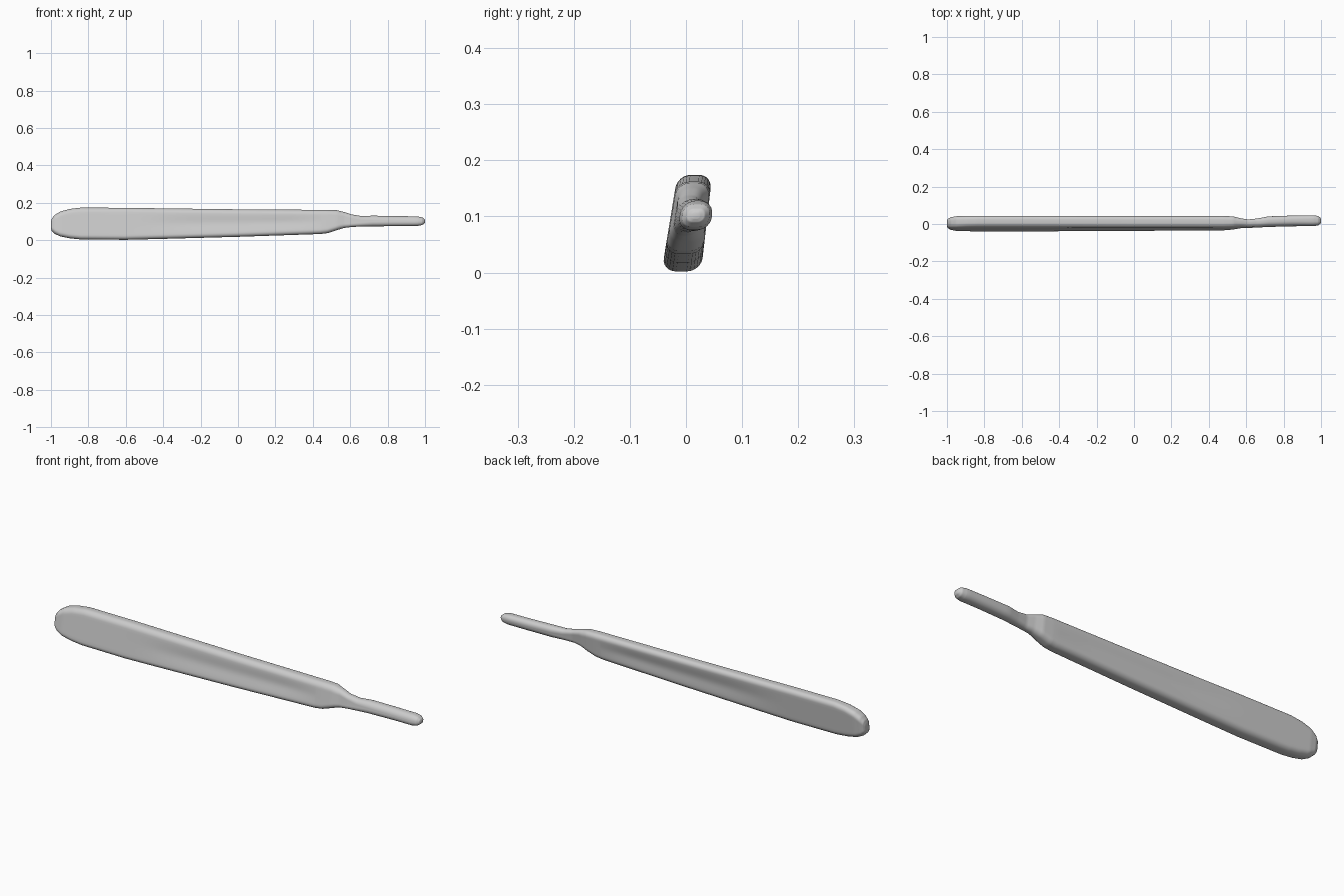
import bpy, bmesh, math

cube = bpy.data.objects.get("Cube")
if cube:
    bpy.data.objects.remove(cube, do_unlink=True)

# Steel material
steel = bpy.data.materials.new("Grey steel")
steel.use_nodes = True
colour = (0.6, 0.6, 0.6, 1)
steel.diffuse_color = colour
steel.node_tree.nodes["Principled BSDF"].inputs["Base Color"].default_value = colour

# Stations along the handle: x, bottom, top, thickness scale, y shift
STATIONS = [
    (-1.0, 0.060, 0.100, 0.45, 0), (-0.995, 0.048, 0.117, 0.70, 0),
    (-0.98, 0.034, 0.135, 0.90, 0), (-0.95, 0.020, 0.153, 1, 0),
    (-0.90, 0.010, 0.167, 1, 0), (-0.84, 0.004, 0.174, 1, 0),
    (-0.6, 0.002, 0.173, 1, 0), (-0.4, 0.007, 0.170, 1, 0),
    (0.0, 0.018, 0.165, 1, 0), (0.44, 0.033, 0.162, 1, 0),
    (0.48, 0.038, 0.162, 1, 0), (0.53, 0.054, 0.160, 0.95, 0),
    (0.57, 0.066, 0.150, 0.72, -0.002), (0.61, 0.071, 0.137, 0.63, -0.004),
    (0.66, 0.073, 0.129, 0.70, 0), (0.72, 0.074, 0.131, 0.84, 0.007),
    (0.85, 0.075, 0.129, 0.86, 0.011), (0.96, 0.076, 0.127, 0.88, 0.012),
    (0.985, 0.081, 0.122, 0.75, 0.012), (0.997, 0.090, 0.113, 0.48, 0.012),
    (1.0, 0.096, 0.107, 0.2, 0.012),
]
ARC, FLAT, STEPS = 6, 10, 5


def smooth(a, b, x):
    t = min(max((x - a) / (b - a), 0), 1)
    return t * t * (3 - 2 * t)


def section(x, bottom, top, scale, shift):
    """Rounded slab, leaning back towards the top, with a shallow groove on each side."""
    half, mid = (top - bottom) / 2, (top + bottom) / 2
    thick = 0.033 * scale
    r = min(0.024, half * 0.9, thick * 0.85)
    groove = 0.006 * smooth(-0.6, -0.2, x) * (1 - smooth(0.3, 0.48, x))
    side = []
    for i in range(ARC + 1):
        a = math.pi / 2 * (1 - i / ARC)
        side.append((thick - r + r * math.cos(a), half - r + r * math.sin(a)))
    for i in range(1, FLAT):
        side.append((thick, (half - r) * (1 - 2 * i / FLAT)))
    for i in range(ARC + 1):
        a = -math.pi / 2 * i / ARC
        side.append((thick - r + r * math.cos(a), r - half + r * math.sin(a)))
    ring = side + [(-y, -z) for y, z in side]
    points = []
    for y, z in ring:
        height = mid + z
        y *= 1 - 0.75 * (height - 0.09)
        y -= math.copysign(groove * math.exp(-(z / (half * 0.45)) ** 2), y)
        points.append((x, y + shift + 0.004 + 0.14 * (height - 0.09), height))
    return points


# Handle with its narrow blade mount, lofted as one surface
bm = bmesh.new()
rings = []
for a, b in zip(STATIONS, STATIONS[1:]):
    for k in range(STEPS):
        t = k / STEPS
        rings.append(section(*[p + (q - p) * t for p, q in zip(a, b)]))
rings.append(section(*STATIONS[-1]))
rings = [[bm.verts.new(p) for p in ring] for ring in rings]
for first, second in zip(rings, rings[1:]):
    n = len(first)
    for i in range(n):
        j = (i + 1) % n
        bm.faces.new((first[i], first[j], second[j], second[i]))
bm.faces.new(rings[0])
bm.faces.new(rings[-1])
bmesh.ops.recalc_face_normals(bm, faces=bm.faces)
mesh = bpy.data.meshes.new("knife_handle")
bm.to_mesh(mesh)
bm.free()
mesh.materials.append(steel)
handle = bpy.data.objects.new("knife_handle", mesh)
bpy.context.collection.objects.link(handle)

# Smooth shading
bpy.context.view_layer.objects.active = handle
handle.select_set(True)
bpy.ops.object.shade_smooth_by_angle(angle=math.radians(50))
